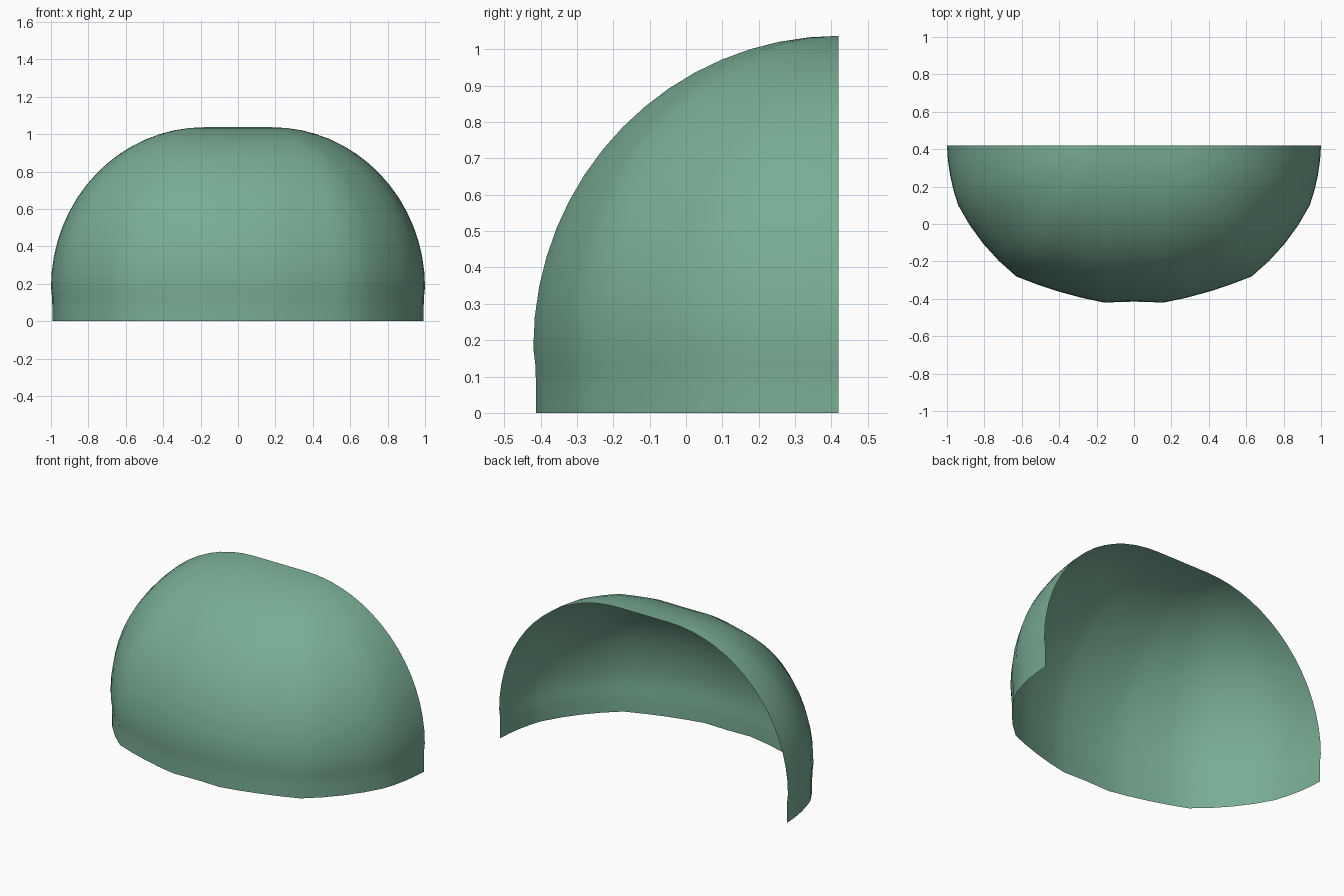
import bpy, bmesh, math

if "Cube" in bpy.data.objects:
    bpy.data.objects.remove(bpy.data.objects["Cube"])

BACK_Y, POLE_X = 0.42, 0.18

# Plan outline: rib positions on the right half, panels bulge slightly between them
ribs = [(0.16, -0.42), (0.63, -0.28), (0.94, 0.10), (1.0, BACK_Y)]
bulges = [0.013, 0.026, 0.013]
STEPS = 4
half = []
for (a, b, h) in zip(ribs[:-1], ribs[1:], bulges):
    dx, dy = b[0] - a[0], b[1] - a[1]
    length = math.hypot(dx, dy)
    for i in range(STEPS):
        t = i / STEPS
        k = 4 * h * t * (1 - t) / length
        half.append((a[0] + dx * t + dy * k, a[1] + dy * t - dx * k))
half.append(ribs[-1])
outline = [(-x, y) for x, y in reversed(half)] + [(0, -0.415)] + half

# Vertical profile: short straight band, small lip, then an elliptical dome
profile = [(0.991, 0.0), (0.991, 0.07), (0.993, 0.13), (1.0, 0.18)]
N = 16
for i in range(1, N + 1):
    a = math.pi / 2 * i / N
    profile.append((math.cos(a), 0.18 + 0.857 * math.sin(a)))

# Half-dome shell: every rib runs to the nearer of two poles on the back edge
bm = bmesh.new()
rows = []
for r, z in profile:
    row = []
    for x, y in outline:
        px = max(-POLE_X, min(POLE_X, x * POLE_X / 0.16))
        row.append(bm.verts.new((px + (x - px) * r, BACK_Y + (y - BACK_Y) * r, z)))
    rows.append(row)
for low, high in zip(rows[:-1], rows[1:]):
    for i in range(len(outline) - 1):
        bm.faces.new((low[i], low[i + 1], high[i + 1], high[i]))
bmesh.ops.remove_doubles(bm, verts=bm.verts, dist=1e-4)

mesh = bpy.data.meshes.new("dome_shell")
bm.to_mesh(mesh)
bm.free()
dome = bpy.data.objects.new("dome_shell", mesh)
bpy.context.collection.objects.link(dome)

# Muted green finish
green = bpy.data.materials.new("muted_green")
green.diffuse_color = (0.19, 0.42, 0.30, 1)
green.use_nodes = True
green.node_tree.nodes["Principled BSDF"].inputs["Base Color"].default_value = green.diffuse_color
mesh.materials.append(green)

bpy.context.view_layer.objects.active = dome
dome.select_set(True)
bpy.ops.object.shade_smooth_by_angle(angle=math.radians(40))
